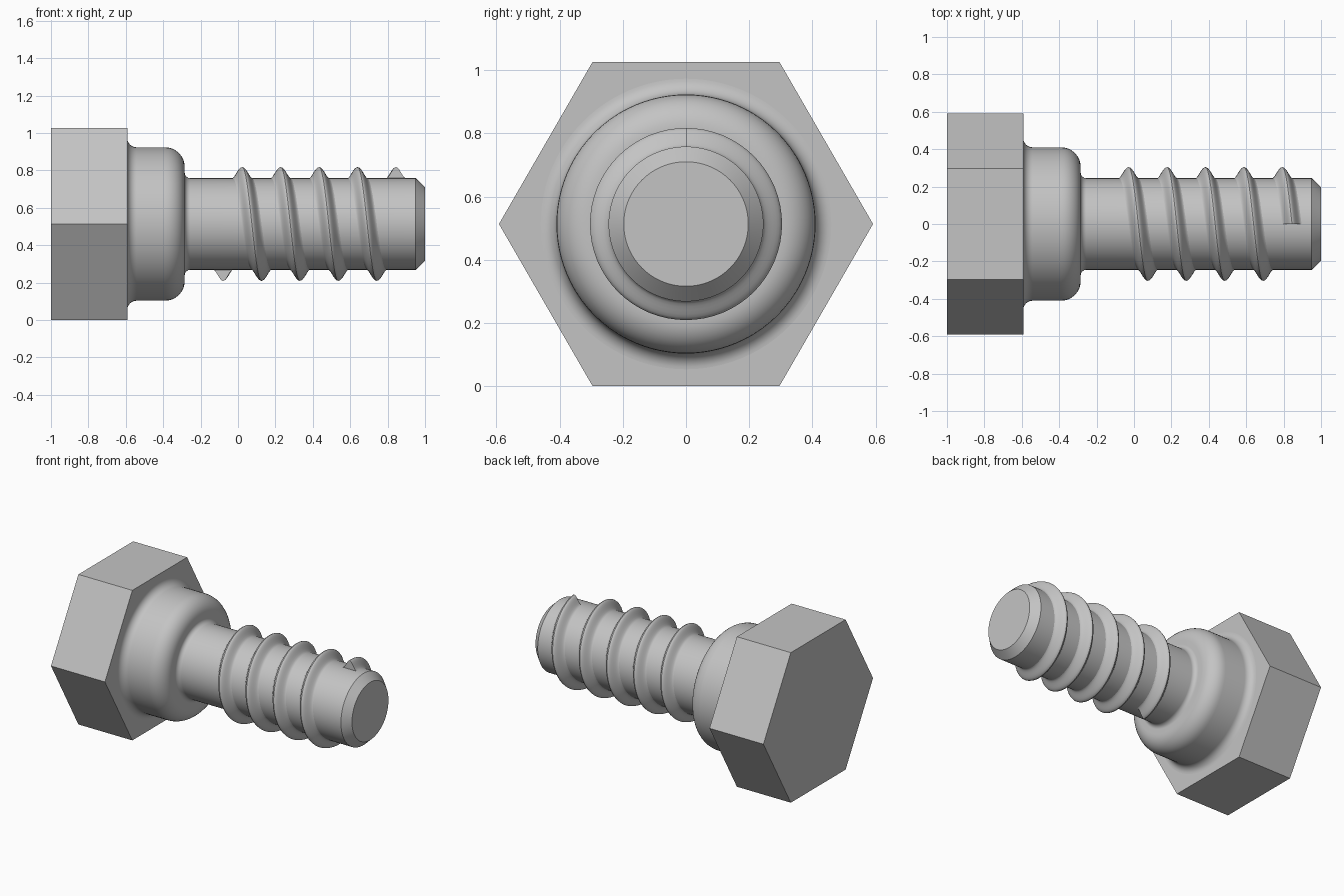
import bpy, bmesh
from math import sin, cos, pi, radians

if "Cube" in bpy.data.objects:
    bpy.data.objects.remove(bpy.data.objects["Cube"])

AXIS_Z = 0.513
SHANK_R = 0.245

steel = bpy.data.materials.new("plain_grey_steel")
steel.use_nodes = True
GREY = (0.55, 0.55, 0.55, 1)
steel.diffuse_color = GREY
steel.node_tree.nodes["Principled BSDF"].inputs["Base Color"].default_value = GREY


def ring_point(x, r, a):
    """Point at angle a around the bolt axis, starting from straight down."""
    return (x, r * sin(a), AXIS_Z - r * cos(a))


def skin(name, rings, closed, smooth=True):
    """Join equal rings of points into a capped surface."""
    bm = bmesh.new()
    loops = [[bm.verts.new(p) for p in ring] for ring in rings]
    n = len(loops[0])
    for a, b in zip(loops, loops[1:]):
        for i in range(n):
            j = (i + 1) % n
            bm.faces.new((a[i], a[j], b[j], b[i]))
    if closed:
        bm.faces.new(loops[0])
        bm.faces.new(loops[-1])
    bmesh.ops.recalc_face_normals(bm, faces=bm.faces)
    mesh = bpy.data.meshes.new(name)
    bm.to_mesh(mesh)
    bm.free()
    mesh.materials.append(steel)
    obj = bpy.data.objects.new(name, mesh)
    bpy.context.collection.objects.link(obj)
    if smooth:
        bpy.ops.object.select_all(action='DESELECT')
        obj.select_set(True)
        bpy.context.view_layer.objects.active = obj
        bpy.ops.object.shade_smooth_by_angle(angle=radians(35))
    return obj


def lathe(name, profile, sides, smooth=True):
    rings = [[ring_point(x, r, 2 * pi * i / sides + pi / 2) for i in range(sides)]
             for x, r in profile]
    return skin(name, rings, True, smooth)


def arc(cx, cr, rad, start, end, steps=9):
    """Arc in the (x, radius) plane, angles in degrees."""
    angles = [radians(start + (end - start) * i / steps) for i in range(steps + 1)]
    return [(cx + rad * cos(a), cr + rad * sin(a)) for a in angles]


# Hexagonal head, corners pointing sideways
lathe("hex_head", [(-1, 0.592), (-0.592, 0.592)], 6, smooth=False)

# Filleted collar, shank and chamfered tip
profile = [(-0.6, 0.46)]
profile += arc(-0.542, 0.46, 0.05, 180, 270)
profile += arc(-0.39, 0.305, 0.105, 90, 0)
profile += arc(-0.255, SHANK_R + 0.03, 0.03, 180, 270)
profile += [(0.95, SHANK_R), (1.0, 0.197)]
lathe("collar_and_shank", profile, 96)

# Raised helical thread with a bell-shaped section and flat ends
PITCH, TURNS, STEPS, HALF_WIDTH, HEIGHT = 0.2055, 4.5, 64, 0.055, 0.06
section = [(-HALF_WIDTH, SHANK_R - 0.03)]
for i in range(17):
    t = i / 8 - 1
    section.append((t * HALF_WIDTH, SHANK_R - 0.001 + HEIGHT * (0.5 + 0.5 * cos(pi * t))))
section.append((HALF_WIDTH, SHANK_R - 0.03))
rings = []
for k in range(int(TURNS * STEPS) + 1):
    turn = k / STEPS
    rings.append([ring_point(-0.08 + PITCH * turn + dx, r, 2 * pi * turn)
                  for dx, r in section])
skin("thread", rings, True)
